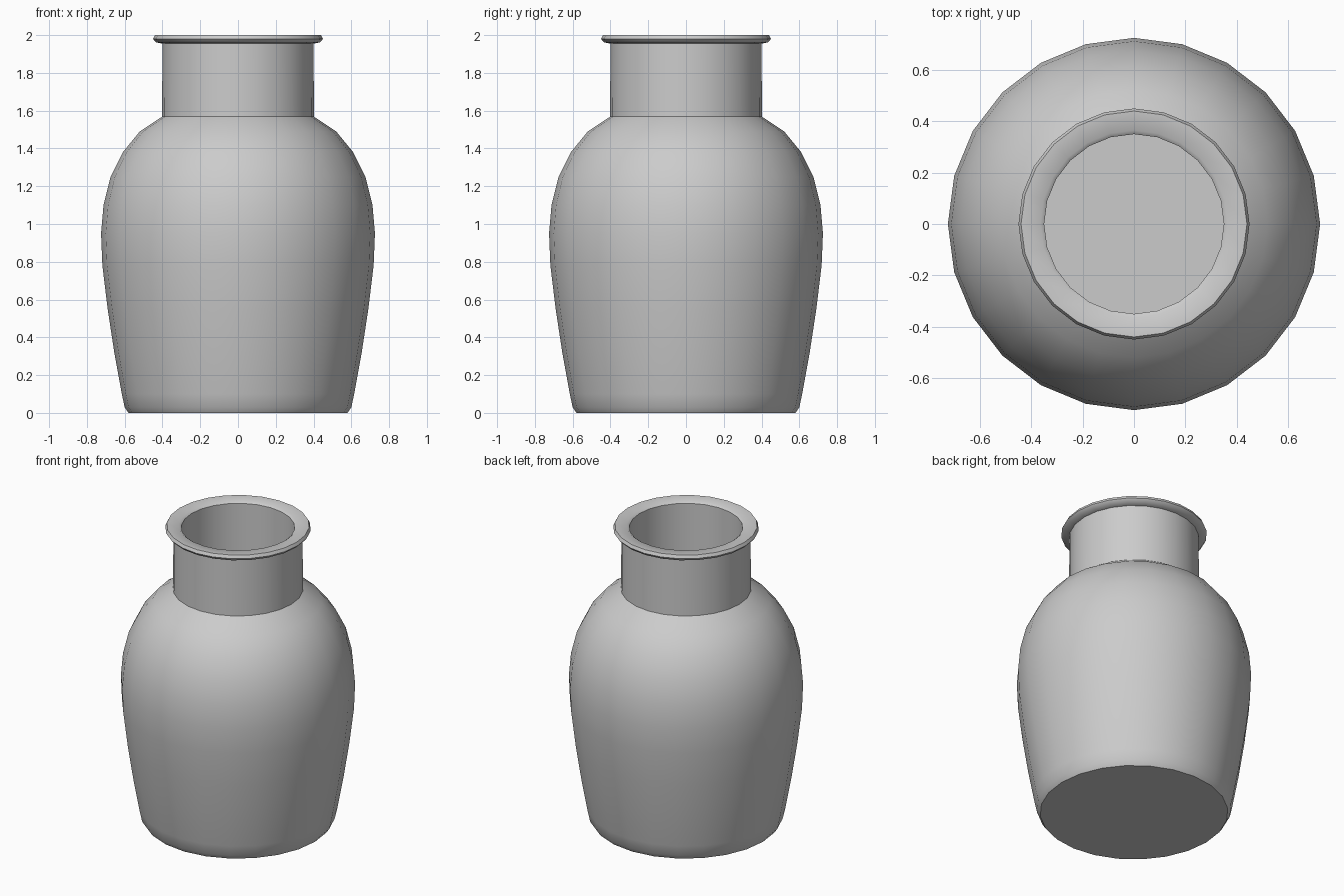
import bpy, bmesh, math

if "Cube" in bpy.data.objects:
    bpy.data.objects.remove(bpy.data.objects["Cube"])


def lathe(name, profile, sides):
    """Revolve an (r, z) profile around the z axis."""
    bm = bmesh.new()
    verts = [bm.verts.new((r, 0, z)) for r, z in profile]
    edges = [bm.edges.new(pair) for pair in zip(verts, verts[1:])]
    bmesh.ops.spin(bm, geom=verts + edges, cent=(0, 0, 0), axis=(0, 0, 1),
                   angle=math.tau, steps=sides)
    bmesh.ops.remove_doubles(bm, verts=bm.verts[:], dist=0.0005)
    bmesh.ops.recalc_face_normals(bm, faces=bm.faces[:])
    mesh = bpy.data.meshes.new(name)
    bm.to_mesh(mesh)
    bm.free()
    obj = bpy.data.objects.new(name, mesh)
    bpy.context.collection.objects.link(obj)
    bpy.ops.object.select_all(action='DESELECT')
    obj.select_set(True)
    bpy.context.view_layer.objects.active = obj
    bpy.ops.object.shade_smooth_by_angle(angle=math.radians(40))
    return obj


# Outer wall: base, belly, shoulder, neck
outer = [(0, 0), (0.58, 0), (0.60, 0.03), (0.615, 0.10), (0.655, 0.32),
         (0.69, 0.55), (0.718, 0.78), (0.725, 0.95), (0.712, 1.10),
         (0.675, 1.25), (0.61, 1.38), (0.52, 1.49), (0.402, 1.568),
         (0.40, 1.955)]

# Flared lip
lip = [(0.435, 1.962), (0.45, 1.98), (0.44, 2.0), (0.365, 1.997),
       (0.35, 1.985)]

# Inner wall, one wall thickness inside the body
inner = [(0.35, 1.54), (0.48, 1.45), (0.57, 1.35), (0.63, 1.23),
         (0.663, 1.09), (0.675, 0.95), (0.668, 0.78), (0.64, 0.55),
         (0.605, 0.32), (0.565, 0.10), (0.54, 0.05), (0, 0.05)]

lathe("vase", outer + lip + inner, 24)
